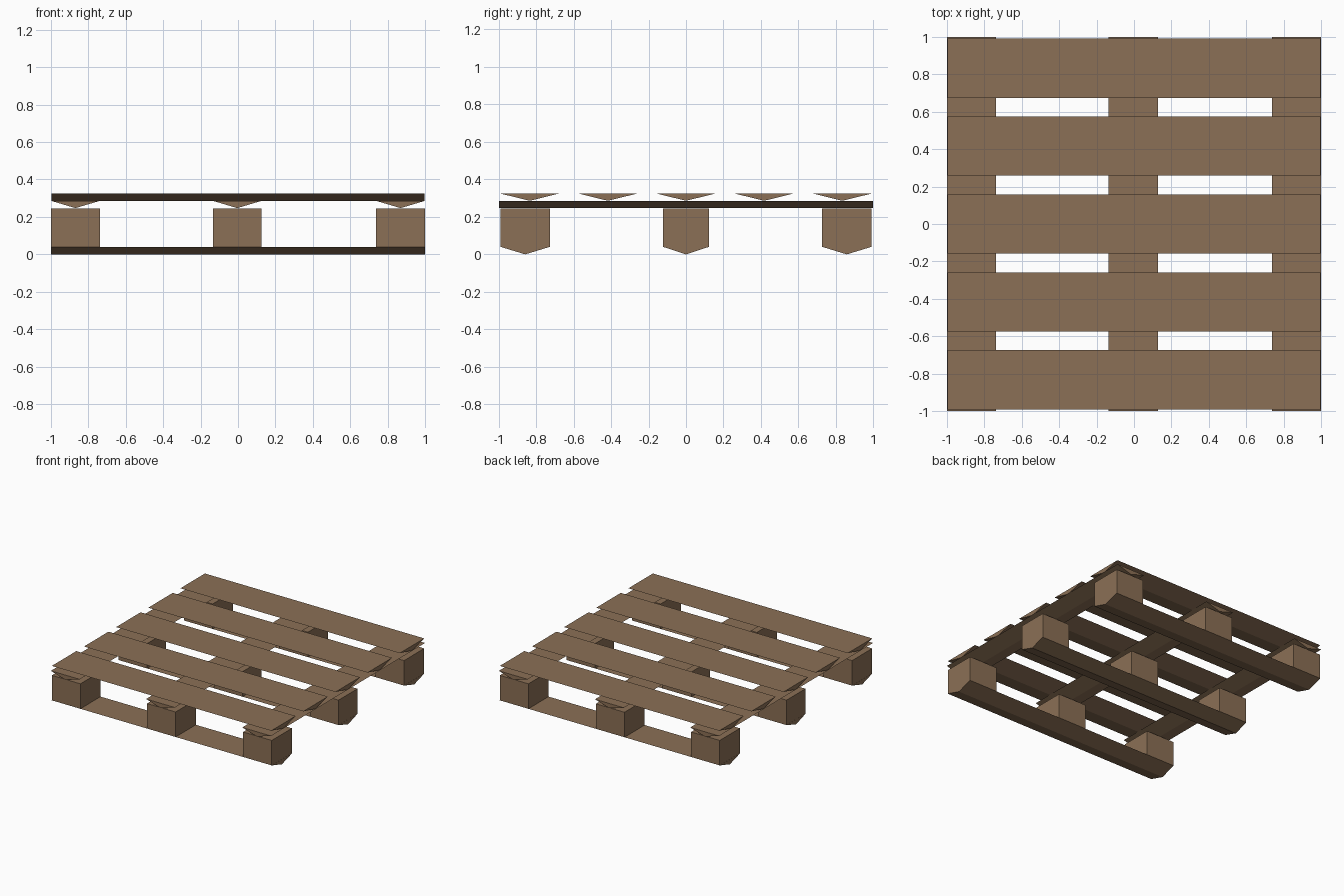
import bpy
import bmesh

if "Cube" in bpy.data.objects:
    bpy.data.objects.remove(bpy.data.objects["Cube"])

wood = bpy.data.materials.new("brown wood")
wood.diffuse_color = (0.26, 0.162, 0.092, 1.0)
wood.use_nodes = True
wood.node_tree.nodes["Principled BSDF"].inputs["Base Color"].default_value = wood.diffuse_color


def make_object(name, bm):
    bmesh.ops.recalc_face_normals(bm, faces=bm.faces)
    mesh = bpy.data.meshes.new(name)
    bm.to_mesh(mesh)
    bm.free()
    mesh.materials.append(wood)
    obj = bpy.data.objects.new(name, mesh)
    bpy.context.collection.objects.link(obj)
    return obj


def plank(name, axis, centre, width, length, top, bottom):
    """Triangular plank: flat on top, ridge pointing down."""
    bm = bmesh.new()
    profile = [(centre - width / 2, top), (centre + width / 2, top), (centre, bottom)]
    ends = []
    for along in (-length / 2, length / 2):
        ends.append([bm.verts.new((along, a, z) if axis == 'X' else (a, along, z))
                     for a, z in profile])
    bm.faces.new(ends[0])
    bm.faces.new(ends[1][::-1])
    for i in range(3):
        j = (i + 1) % 3
        bm.faces.new((ends[0][i], ends[0][j], ends[1][j], ends[1][i]))
    return make_object(name, bm)


def block(name, x, y, sx, sy, z0, z1):
    bm = bmesh.new()
    bmesh.ops.create_cube(bm, size=1)
    for v in bm.verts:
        v.co = (x + v.co.x * sx, y + v.co.y * sy, (z0 + z1) / 2 + v.co.z * (z1 - z0))
    return make_object(name, bm)


Z_RUNNER, Z_BLOCK, Z_STRINGER, Z_TOP = 0.04, 0.245, 0.286, 0.325
COLUMNS = (-0.869, -0.004, 0.869)
ROWS = ((-0.858, 0.262), (0.0, 0.245), (0.858, 0.262))

# Five deck slats across the top
for i in range(5):
    plank(f"deck_slat_{i + 1}", 'X', (i - 2) * 0.417, 0.318, 1.992, Z_TOP, Z_STRINGER)

# Three stringers front to back
for i, x in enumerate(COLUMNS):
    plank(f"stringer_{i + 1}", 'Y', x, 0.262, 1.998, Z_STRINGER, Z_BLOCK + 0.002)

# Three bottom runners, each carrying three blocks
for r, (y, w) in enumerate(ROWS):
    plank(f"bottom_runner_{r + 1}", 'X', y, w, 2.0, Z_RUNNER, 0.0)
    for c, x in enumerate(COLUMNS):
        block(f"block_{r + 1}_{c + 1}", x, y, 0.26, w, Z_RUNNER, Z_BLOCK)
